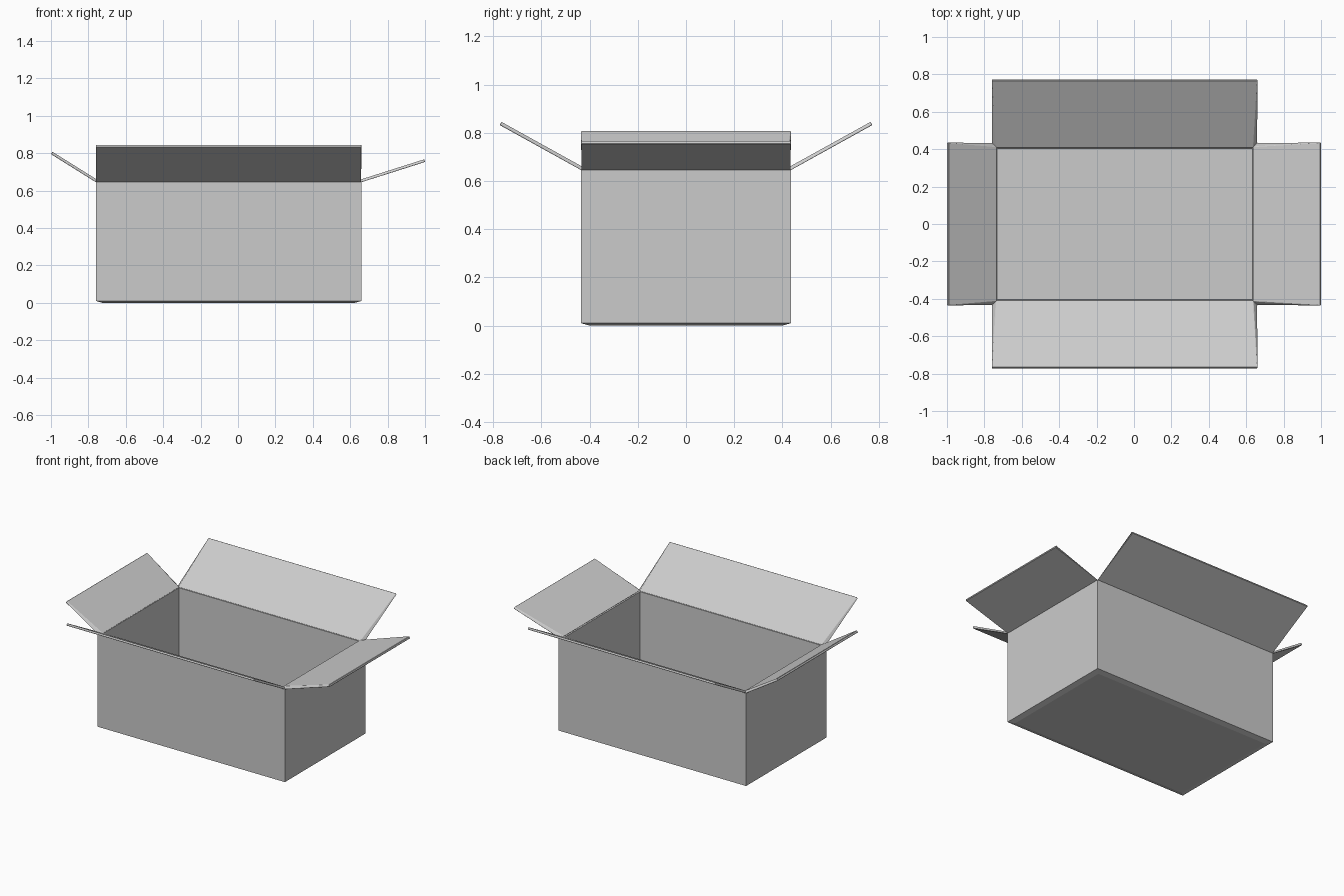
import bpy, bmesh
from mathutils import Vector

if "Cube" in bpy.data.objects:
    bpy.data.objects.remove(bpy.data.objects["Cube"])

X0, X1, Y0, Y1 = -0.76, 0.66, -0.435, 0.435   # outer footprint
TOP, WALL, SHEET = 0.645, 0.025, 0.015        # rim height, wall and flap thickness


def finish(bm, name, bevel):
    bmesh.ops.recalc_face_normals(bm, faces=bm.faces)
    mesh = bpy.data.meshes.new(name)
    bm.to_mesh(mesh)
    bm.free()
    obj = bpy.data.objects.new(name, mesh)
    bpy.context.collection.objects.link(obj)
    if bevel:
        mod = obj.modifiers.new("soft_edges", 'BEVEL')
        mod.width, mod.segments = bevel, 1
    return obj


def body():
    # Nested rectangular rings: chamfered base, outer wall, rim, inner wall
    bm = bmesh.new()
    rings = []
    for inset, z in [(0.035, 0), (0, 0.01), (0, TOP), (WALL, TOP), (0.03, 0.02)]:
        a, b, c, d = X0 + inset, X1 - inset, Y0 + inset, Y1 - inset
        rings.append([bm.verts.new((x, y, z))
                      for x, y in [(a, c), (b, c), (b, d), (a, d)]])
    for r, s in zip(rings, rings[1:]):
        for i in range(4):
            j = (i + 1) % 4
            bm.faces.new((r[i], r[j], s[j], s[i]))
    bm.faces.new(rings[0])
    bm.faces.new(rings[-1])
    return finish(bm, "box_body", 0)


def flap(name, p, q, outward, reach, rise):
    # Slanted sheet hinged along rim edge p-q, mitred at the inner corners
    p, q, out = (Vector((*v, 0)) for v in (p, q, outward))
    along = (q - p).normalized()
    length = (reach ** 2 + rise ** 2) ** 0.5
    nu, nz = -rise / length * SHEET, reach / length * SHEET
    inner_z = TOP + SHEET * length / reach - WALL * rise / reach
    profile = [(0, TOP, 0), (reach, TOP + rise, 0),
               (reach + nu, TOP + rise + nz, 0), (-WALL, inner_z, 0.022)]
    bm = bmesh.new()
    ends = [[bm.verts.new(base + out * u + along * (sign * inset) + Vector((0, 0, z)))
             for u, z, inset in profile] for base, sign in ((p, 1), (q, -1))]
    bm.faces.new(ends[0])
    bm.faces.new(ends[1])
    for i in range(4):
        j = (i + 1) % 4
        bm.faces.new((ends[0][i], ends[0][j], ends[1][j], ends[1][i]))
    return finish(bm, name, 0.002)


body()
# Four open flaps, each at its own angle
flap("front_flap", (X0, Y0), (X1, Y0), (0, -1), 0.338, 0.187)
flap("back_flap", (X0, Y1), (X1, Y1), (0, 1), 0.338, 0.187)
flap("right_flap", (X1, Y0), (X1, Y1), (1, 0), 0.34, 0.108)
flap("left_flap", (X0, Y0), (X0, Y1), (-1, 0), 0.24, 0.150)
